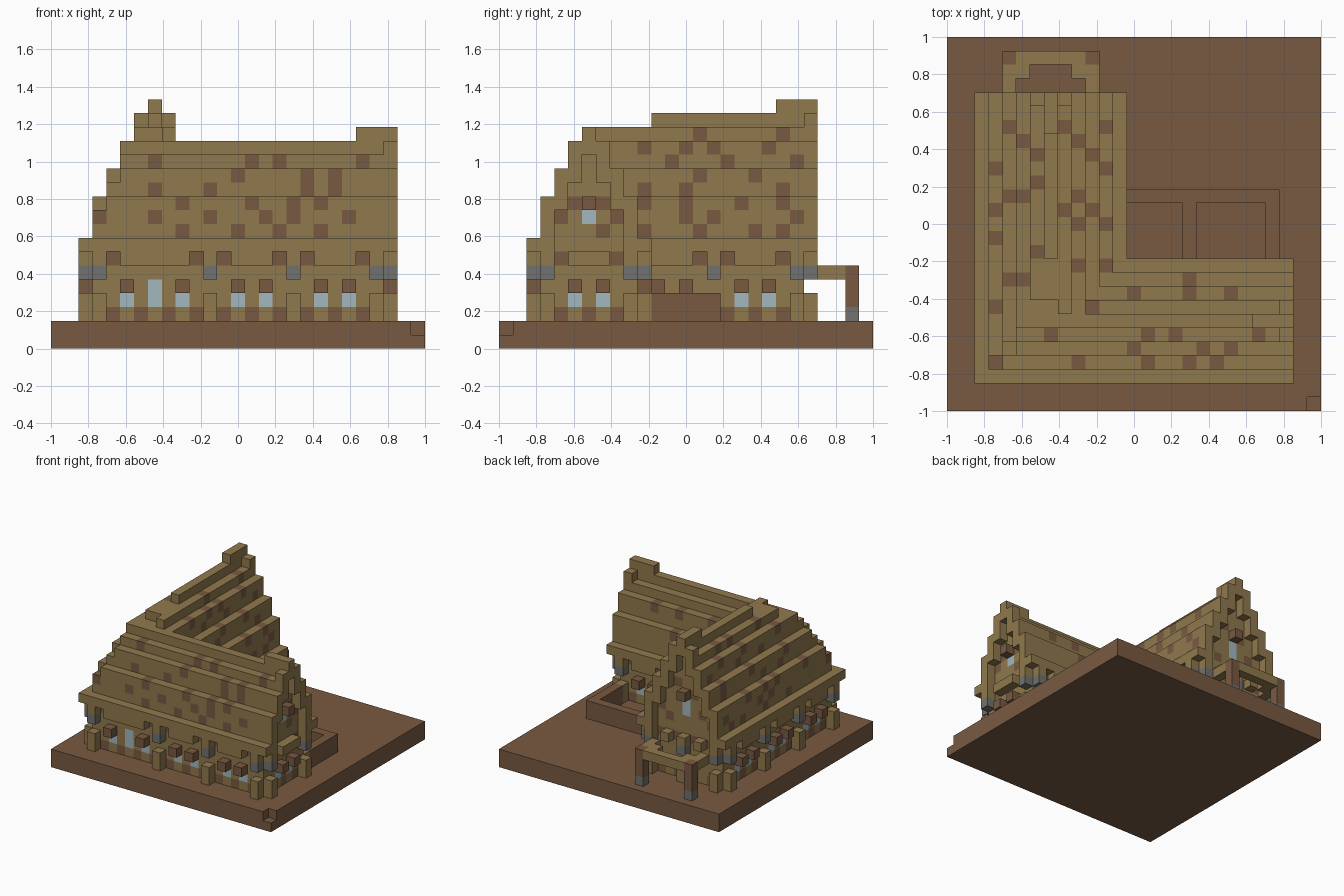
import bpy
import bmesh
from mathutils import Vector

old = bpy.data.objects.get("Cube")
if old:
    bpy.data.objects.remove(old, do_unlink=True)

UNIT = 2 / 27
TAN, BROWN, GLASS, STONE = range(4)


def material(name, rgb):
    m = bpy.data.materials.new(name)
    m.use_nodes = True
    m.diffuse_color = (*rgb, 1)
    m.node_tree.nodes["Principled BSDF"].inputs["Base Color"].default_value = (*rgb, 1)
    return m


MATS = [material("straw tan", (0.28, 0.19, 0.075)),
        material("earth brown", (0.19, 0.102, 0.054)),
        material("window blue", (0.36, 0.48, 0.53)),
        material("stone grey", (0.165, 0.168, 0.16))]


def block(cells, x, y, z, colour):
    """Fill the inclusive ranges of grid cells with one colour."""
    for i in range(x[0], x[1] + 1):
        for j in range(y[0], y[1] + 1):
            for k in range(z[0], z[1] + 1):
                cells[i, j, k] = colour


def build(name, cells):
    """Turn a set of grid cells into one mesh of outer faces."""
    bm = bmesh.new()
    corners = {}

    def vert(p):
        key = tuple(round(c) for c in p)
        if key not in corners:
            corners[key] = bm.verts.new((key[0] * UNIT - 1, key[1] * UNIT - 1, key[2] * UNIT))
        return corners[key]

    half = Vector((0.5, 0.5, 0.5))
    for cell, colour in cells.items():
        for axis in range(3):
            for sign in (-1, 1):
                n = Vector([sign if a == axis else 0 for a in range(3)])
                if tuple(int(c) for c in Vector(cell) + n) in cells:
                    continue
                u = Vector([a == (axis + 1) % 3 for a in range(3)]) / 2
                v = n.cross(u)
                mid = Vector(cell) + half + n / 2
                face = bm.faces.new([vert(mid + p) for p in (-u - v, u - v, u + v, v - u)])
                face.material_index = colour
    # Merge flat same-coloured cells into large faces
    bmesh.ops.dissolve_limit(bm, angle_limit=0.01, verts=bm.verts, edges=bm.edges,
                             delimit={'MATERIAL'})
    mesh = bpy.data.meshes.new(name)
    bm.to_mesh(mesh)
    bm.free()
    for m in MATS:
        mesh.materials.append(m)
    bpy.context.collection.objects.link(bpy.data.objects.new(name, mesh))


# Ground slab with one chipped corner
ground = {}
block(ground, (0, 26), (0, 26), (0, 1), BROWN)
del ground[26, 0, 1]
build("ground_slab", ground)

# Yard walls
yard = {}
block(yard, (13, 23), (15, 15), (2, 3), BROWN)
for x in (17, 23):
    block(yard, (x, x), (11, 15), (2, 3), BROWN)
build("yard_walls", yard)

# Stepped roof heights of the long wing, the front wing and the hipped corner
LONG = [8, 11, 13, 15, 16, 17, 16, 15, 13, 11, 8]
SHORT = [8, 11, 13, 14, 15, 14, 13, 11, 8]


def height(i, j):
    a = LONG[i - 2] if 2 <= i <= 12 and j <= 22 else 0
    b = SHORT[j - 2] if 2 <= j <= 10 else 0
    if i <= 7:
        hip = SHORT[j - 2] if j <= 6 else 15 if j == 7 else 16 if j <= 10 else 17
        h = min(a, hip)
        if i == j and i in (3, 4):
            h -= 1
    elif j <= 6:
        h = b
    else:
        h = max(a, b)
    # Raised trim on both gables
    if (j == 22 and i in (6, 8)) or (i == 7 and j >= 20):
        h += 1
    if (i == 24 and j in (5, 7)) or (j == 6 and i >= 22):
        h += 1
    return h


foot = {(i, j): height(i, j) for i in range(2, 25) for j in range(2, 23)
        if i <= 12 or j <= 10}

# Roof shell
roof = {}
for (i, j), h in foot.items():
    near = [foot.get(p, h) for p in ((i - 1, j), (i + 1, j), (i, j - 1), (i, j + 1))]
    block(roof, (i, i), (j, j), (min(near + [h]) - 2 if h == 8 else min(near + [h]) - 1, h - 1), TAN)

# Bands across the gable ends
block(roof, (24, 24), (2, 10), (6, 6), TAN)
block(roof, (2, 12), (22, 22), (6, 6), TAN)

# Dark patches on the thatch
TOP_PATCHES = {3: (17, 14, 12, 7, 3), 4: (20, 15, 9), 5: (19, 15, 9), 6: (18, 16, 11),
               7: (5,), 8: (20, 14), 9: (19, 15, 13, 10, 3), 10: (18, 14, 7),
               11: (20, 17, 13, 10), 13: (8, 4), 14: (5, 3), 16: (5,), 17: (9, 8, 3),
               18: (4,), 19: (3,), 20: (8, 4), 22: (5,)}
FRONT_PATCHES = {13: (7, 15, 17, 22), 12: (9, 16, 18, 20), 11: (7, 11, 18, 20),
                 10: (9, 14, 19), 9: (7, 11, 15, 17, 21), 8: (9, 13, 16, 19)}
SIDE_PATCHES = {15: (13, 17), 14: (10, 15, 19), 13: (12, 16, 21), 12: (14, 18),
                11: (10, 13, 20), 10: (11, 17, 19), 9: (13, 15, 21), 8: (10, 14, 18, 20)}
for (i, j, k) in roof:
    top = k == foot[i, j] - 1
    if top:
        dark = j in TOP_PATCHES.get(i, ())
    elif j <= 5 and i > 3:
        dark = i in FRONT_PATCHES.get(k, ())
    else:
        dark = i <= 12 and j > 7 and j in SIDE_PATCHES.get(k, ())
    if dark:
        roof[i, j, k] = BROWN

# Walls one cell inside the eaves, as (start, end) runs with an outward direction
walls, trim = {}, {}
RUNS = [((3, 3), (23, 3), (0, -1), (3, 11, 17, 23), (5, 7, 9, 13, 15, 19, 21)),
        ((23, 3), (23, 9), (1, 0), (3, 9), (5, 7)),
        ((11, 9), (23, 9), (0, 1), (17, 23), (13, 15, 19, 21)),
        ((11, 9), (11, 21), (1, 0), (15, 21), (11, 13, 17, 19)),
        ((3, 21), (11, 21), (0, 1), (3, 7, 11), ()),
        ((3, 3), (3, 21), (-1, 0), (3, 9, 15, 21), (5, 7, 11, 13, 17, 19))]
for (x0, y0), (x1, y1), out, posts, windows in RUNS:
    along = 0 if x1 > x0 else 1
    for i in range(x0, x1 + 1):
        for j in range(y0, y1 + 1):
            t = (i, j)[along]
            p, q = i + out[0], j + out[1]
            for k in range(2, 8):
                walls[i, j, k] = BROWN if k == 2 and t % 2 == 0 else TAN
            if t in posts:
                # Footing below, stone capital above
                trim[p, q, 2] = trim[p, q, 3] = TAN
                trim[p, q, 5] = STONE
                walls[i, j, 5] = STONE
            if t - 1 in posts or t + 1 in posts:
                # Dark notch under the eave
                roof.pop((p, q, 6), None)
                walls[i, j, 6] = BROWN
            if t in windows:
                walls[i, j, 3] = GLASS
                trim[p, q, 4] = BROWN
# Front door
del trim[7, 2, 4]
walls[7, 3, 4] = GLASS
for x, y in ((2, 2), (24, 2), (24, 10), (2, 22), (12, 22)):
    roof.pop((x, y, 6), None)

# Gable walls with an upper window and hood
gables = {}
for j in range(3, 10):
    block(gables, (23, 23), (j, j), (8, foot[23, j] - 1), TAN)
for i in range(3, 12):
    block(gables, (i, i), (21, 21), (8, foot[i, 21] - 1), TAN)
for j, k in ((4, 9), (8, 9), (7, 8), (5, 10), (6, 13), (7, 10)):
    gables[23, j, k] = BROWN
for i, k in ((5, 9), (9, 8), (6, 11), (8, 12), (4, 8), (10, 9)):
    gables[i, 21, k] = BROWN
gables[23, 6, 9] = GLASS
gables[7, 21, 9] = gables[7, 21, 10] = GLASS
trim[24, 6, 10] = trim[7, 22, 11] = BROWN
gables = {c: m for c, m in gables.items() if c not in roof}
walls = {c: m for c, m in walls.items() if c not in roof}

build("thatched_roof", roof)
build("house_walls", walls)
build("gable_walls", gables)
build("posts_and_hoods", trim)

# Back porch frame on two posts
porch = {}
block(porch, (4, 10), (25, 25), (5, 5), TAN)
for x, inner in ((4, 5), (10, 9)):
    block(porch, (x, x), (23, 24), (5, 5), TAN)
    porch[inner, 24, 5] = TAN
    block(porch, (x, x), (25, 25), (3, 5), BROWN)
    porch[x, 25, 2] = STONE
build("back_porch", porch)
